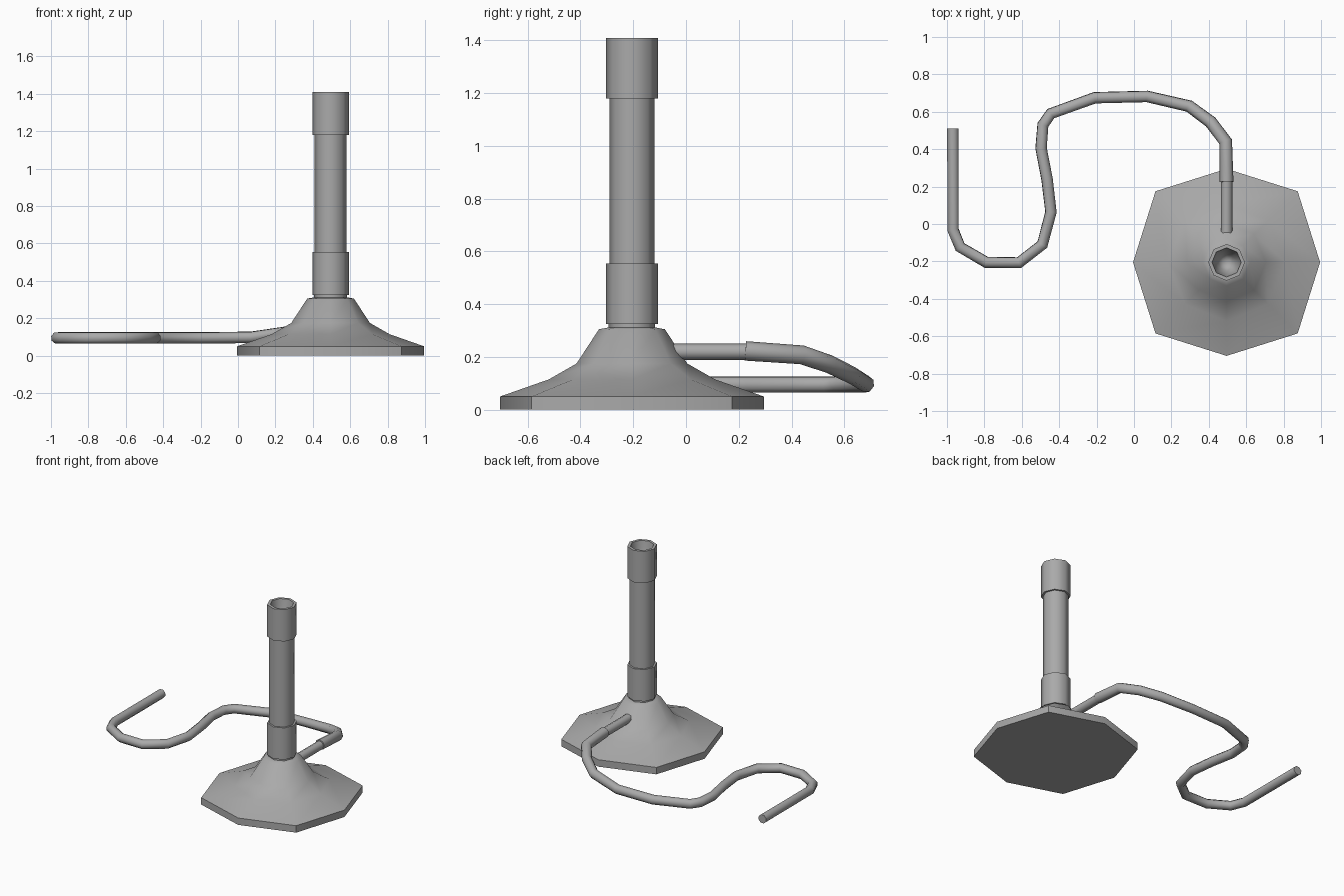
import bpy
import bmesh
from math import cos, sin, pi, radians

if "Cube" in bpy.data.objects:
    bpy.data.objects.remove(bpy.data.objects["Cube"], do_unlink=True)

CX, CY, SIDES = 0.495, -0.205, 8

metal = bpy.data.materials.new("grey metal")
metal.use_nodes = True
GREY = (0.4, 0.4, 0.4, 1)
metal.diffuse_color = GREY
metal.node_tree.nodes["Principled BSDF"].inputs["Base Color"].default_value = GREY


def smooth(obj):
    bpy.ops.object.select_all(action="DESELECT")
    obj.select_set(True)
    bpy.context.view_layer.objects.active = obj
    bpy.ops.object.shade_smooth_by_angle(angle=radians(50))


def lathe(name, profile, diagonal=1.0):
    """Closed octagonal solid from (radius, height) points, bottom to top."""
    bm = bmesh.new()
    rings = []
    for r, z, *d in profile:
        ring = []
        for i in range(SIDES):
            k = r * ((d[0] if d else diagonal) if i % 2 else 1)
            a = 2 * pi * i / SIDES
            ring.append(bm.verts.new((CX + k * cos(a), CY + k * sin(a), z)))
        rings.append(ring)
    for low, high in zip(rings, rings[1:]):
        for i in range(SIDES):
            j = (i + 1) % SIDES
            bm.faces.new((low[i], low[j], high[j], high[i]))
    bm.faces.new(rings[0][::-1])
    bm.faces.new(rings[-1])
    mesh = bpy.data.meshes.new(name)
    bm.to_mesh(mesh)
    bm.free()
    obj = bpy.data.objects.new(name, mesh)
    bpy.context.collection.objects.link(obj)
    mesh.materials.append(metal)
    smooth(obj)


def pipe(name, points, radius):
    """Octagonal capped pipe along (x, y, z, thickness) points."""
    curve = bpy.data.curves.new(name, "CURVE")
    curve.dimensions = "3D"
    curve.bevel_depth = radius
    curve.bevel_resolution = 2
    curve.use_fill_caps = True
    spline = curve.splines.new("POLY")
    spline.points.add(len(points) - 1)
    for p, (x, y, z, thick) in zip(spline.points, points):
        p.co = (x, y, z, 1)
        p.radius = thick
    obj = bpy.data.objects.new(name, curve)
    bpy.context.collection.objects.link(obj)
    curve.materials.append(metal)
    bpy.ops.object.select_all(action="DESELECT")
    obj.select_set(True)
    bpy.context.view_layer.objects.active = obj
    bpy.ops.object.convert(target="MESH")
    smooth(bpy.context.view_layer.objects.active)


# Flared foot with a thin rim
lathe("base", [(0.5, 0, 1.075), (0.5, 0.05, 1.075), (0.315, 0.115),
               (0.21, 0.175), (0.125, 0.305), (0.088, 0.312), (0.088, 0.33)])

# Upright barrel, lower collar and hollow top collar
lathe("lower_collar", [(0.098, 0.325), (0.098, 0.555)])
lathe("barrel", [(0.085, 0.55), (0.085, 1.19)])
lathe("top_collar", [(0.098, 1.18), (0.098, 1.41), (0.078, 1.41),
                     (0.07, 1.36), (0.045, 1.24), (0.02, 1.22)])

# Gas inlet at the back of the foot
pipe("inlet", [(CX, -0.12, 0.22, 1), (CX, 0.25, 0.22, 1)], 0.031)

# Flexible hose: drops from the inlet, then snakes along the table
drop = [(CX, 0.225, 0.223, 1.15), (CX - 0.005, 0.44, 0.208, 1.12),
        (0.41, 0.545, 0.172, 1.08), (0.295, 0.63, 0.13, 1.04),
        (0.07, 0.682, 0.098, 1)]
snake = [(-0.21, 0.675), (-0.445, 0.59), (-0.487, 0.53), (-0.497, 0.406),
         (-0.465, 0.24), (-0.444, 0.064), (-0.49, -0.11), (-0.615, -0.207),
         (-0.79, -0.205), (-0.93, -0.123), (-0.968, -0.03), (-0.968, 0.51)]
pipe("hose", drop + [(x, y, 0.095, 1) for x, y in snake], 0.032)
